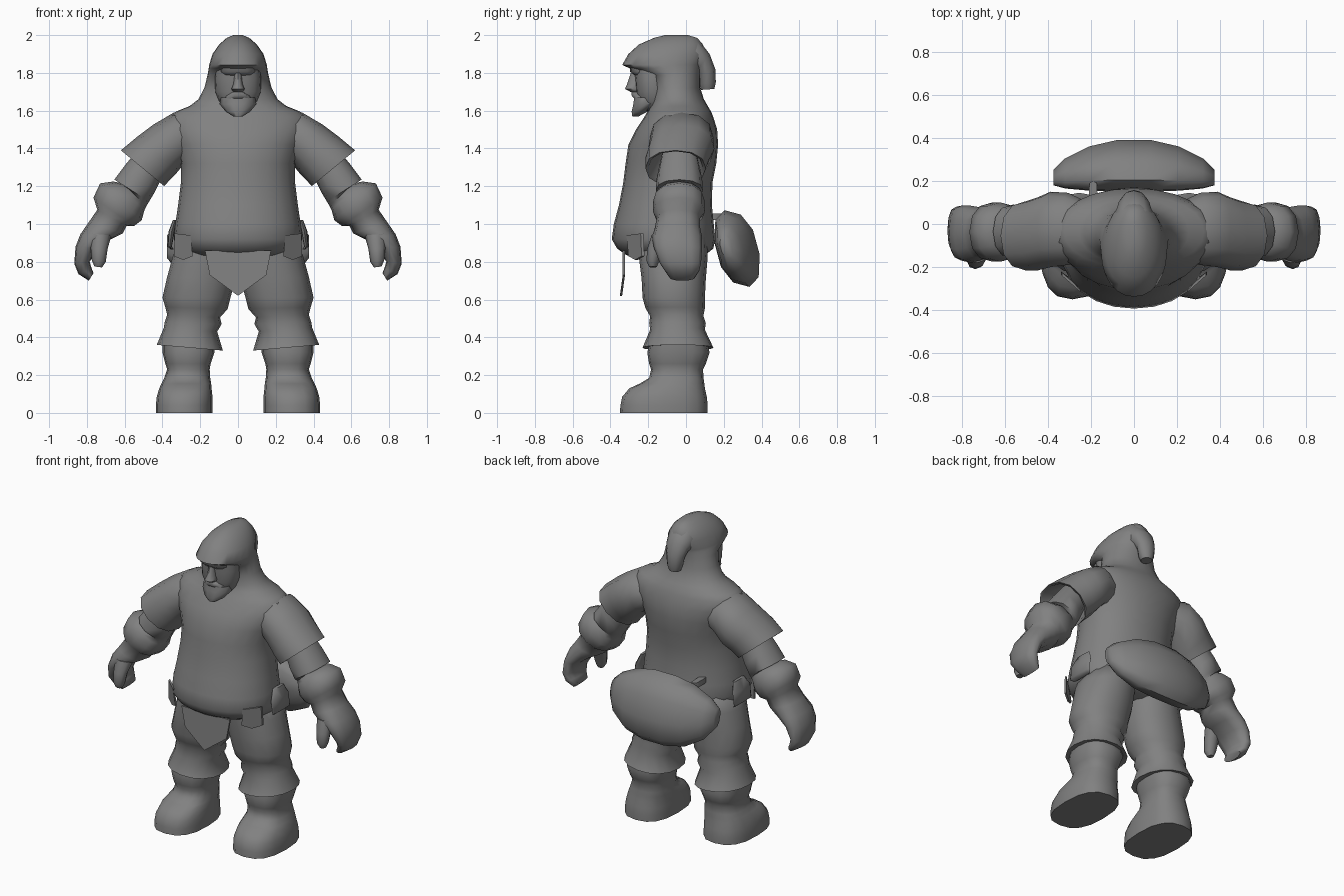
import bpy, bmesh, math
from mathutils import Vector

grey = bpy.data.materials.new("plain grey")
grey.diffuse_color = (0.22, 0.22, 0.22, 1)


def finish(bm, name, angle=60):
    bmesh.ops.recalc_face_normals(bm, faces=bm.faces)
    me = bpy.data.meshes.new(name)
    bm.to_mesh(me)
    bm.free()
    ob = bpy.data.objects.new(name, me)
    bpy.context.collection.objects.link(ob)
    me.materials.append(grey)
    bpy.ops.object.select_all(action='DESELECT')
    ob.select_set(True)
    bpy.context.view_layer.objects.active = ob
    bpy.ops.object.shade_smooth_by_angle(angle=math.radians(angle))
    return ob


def loft(name, rings, n=16, power=1.0, angle=60, sides=(1,)):
    """Skin rings of (centre, half axis u, half axis v); sides mirrors in x."""
    for s in sides:
        bm = bmesh.new()
        loops = []
        for c, u, v in rings:
            loop = []
            for i in range(n):
                a = 2 * math.pi * i / n
                ca, sa = math.cos(a), math.sin(a)
                p = c + u * math.copysign(abs(ca) ** power, ca) + v * math.copysign(abs(sa) ** power, sa)
                loop.append(bm.verts.new((p.x * s, p.y, p.z)))
            loops.append(loop)
        for a, b in zip(loops, loops[1:]):
            for i in range(n):
                bm.faces.new((a[i], a[(i + 1) % n], b[(i + 1) % n], b[i]))
        bm.faces.new(loops[0])
        bm.faces.new(loops[-1])
        label = name if len(sides) == 1 else ("left_" if s > 0 else "right_") + name
        finish(bm, label, angle)


def xz(ax, az, bx, bz, y0, y1):
    """Ring spanning points a and b in the xz plane, from y0 to y1."""
    a, b = Vector((ax, 0, az)), Vector((bx, 0, bz))
    return (a + b) / 2 + Vector((0, (y0 + y1) / 2, 0)), (a - b) / 2, Vector((0, (y1 - y0) / 2, 0))


def level(z, w, y0, y1):
    return xz(w, z, -w, z, y0, y1)


def yz(ay, az, by, bz, w):
    """Ring spanning points a and b in the yz plane, half width w in x."""
    a, b = Vector((0, ay, az)), Vector((0, by, bz))
    return (a + b) / 2, (a - b) / 2, Vector((w, 0, 0))


def plate(name, pts, thick=0.012, sides=(1,)):
    """Thin panel with the given corner points, thickened along y."""
    for s in sides:
        bm = bmesh.new()
        f = bm.faces.new([bm.verts.new((x * s, y, z)) for x, y, z in pts])
        out = bmesh.ops.extrude_face_region(bm, geom=[f])
        for v in out["geom"]:
            if isinstance(v, bmesh.types.BMVert):
                v.co.y += thick
        label = name if len(sides) == 1 else ("left_" if s > 0 else "right_") + name
        finish(bm, label, 20)


BOTH = (1, -1)

# Tunic with round belly, sloping shoulders and hood with overhanging brim, in one skin
loft("tunic_and_hood", [level(*r) for r in (
    (0.815, 0.16, -0.25, 0.04), (0.835, 0.25, -0.315, 0.10), (0.87, 0.32, -0.365, 0.145),
    (0.92, 0.34, -0.393, 0.155), (1.0, 0.332, -0.382, 0.147), (1.1, 0.317, -0.355, 0.137),
    (1.22, 0.302, -0.332, 0.14), (1.32, 0.302, -0.32, 0.16), (1.42, 0.335, -0.305, 0.17),
    (1.50, 0.375, -0.265, 0.165), (1.565, 0.37, -0.222, 0.145), (1.597, 0.325, -0.203, 0.132),
    (1.625, 0.255, -0.188, 0.115), (1.66, 0.21, -0.18, 0.095), (1.72, 0.178, -0.18, 0.075),
    (1.79, 0.161, -0.20, 0.075), (1.825, 0.155, -0.30, 0.08), (1.842, 0.153, -0.338, 0.085),
    (1.90, 0.135, -0.305, 0.105), (1.95, 0.10, -0.25, 0.09), (1.985, 0.06, -0.17, 0.06),
    (2.0, 0.025, -0.11, 0.01))], n=24, power=0.95, angle=75)
loft("hood_tail", [yz(*r) for r in (
    (-0.02, 1.99, -0.02, 1.82, 0.09), (0.07, 1.97, 0.02, 1.81, 0.09),
    (0.125, 1.90, 0.055, 1.81, 0.075), (0.155, 1.82, 0.065, 1.79, 0.06),
    (0.158, 1.75, 0.07, 1.74, 0.05), (0.15, 1.715, 0.08, 1.71, 0.035))], n=10)

# Wide short sleeves with a hollow cuff
loft("sleeve", [xz(*r) for r in (
    (0.22, 1.56, 0.20, 1.36, -0.16, 0.10), (0.34, 1.59, 0.275, 1.33, -0.19, 0.145),
    (0.45, 1.525, 0.325, 1.27, -0.20, 0.15), (0.53, 1.465, 0.36, 1.235, -0.215, 0.125),
    (0.62, 1.39, 0.39, 1.20, -0.215, 0.105), (0.605, 1.385, 0.395, 1.212, -0.20, 0.09),
    (0.48, 1.45, 0.36, 1.30, -0.14, 0.06))], n=12, power=0.9, sides=BOTH)

# Upper arm, puffed forearm and hand
loft("arm", [xz(*r) for r in (
    (0.50, 1.43, 0.38, 1.29, -0.13, 0.06), (0.595, 1.315, 0.44, 1.17, -0.155, 0.085),
    (0.655, 1.235, 0.47, 1.12, -0.16, 0.09), (0.61, 1.215, 0.485, 1.095, -0.13, 0.07),
    (0.66, 1.225, 0.495, 1.075, -0.155, 0.085), (0.73, 1.215, 0.51, 1.02, -0.175, 0.10),
    (0.765, 1.14, 0.55, 0.99, -0.175, 0.10), (0.745, 1.075, 0.59, 0.99, -0.155, 0.075),
    (0.79, 1.01, 0.61, 0.95, -0.165, 0.075), (0.835, 0.945, 0.68, 0.915, -0.18, 0.085),
    (0.86, 0.88, 0.745, 0.87, -0.17, 0.085), (0.867, 0.79, 0.785, 0.80, -0.14, 0.08),
    (0.845, 0.735, 0.775, 0.765, -0.11, 0.07), (0.79, 0.70, 0.765, 0.74, -0.09, 0.05))],
    n=12, power=0.88, sides=BOTH)
loft("thumb", [xz(*r) for r in (
    (0.79, 0.95, 0.67, 0.94, -0.18, -0.08), (0.78, 0.87, 0.69, 0.87, -0.205, -0.12),
    (0.775, 0.81, 0.70, 0.80, -0.21, -0.14), (0.76, 0.775, 0.72, 0.77, -0.195, -0.155))],
    n=8, sides=BOTH)

# Baggy trousers flaring into a cuff
loft("trouser_leg", [xz(*r) for r in (
    (0.30, 0.93, 0.00, 0.93, -0.25, 0.11), (0.345, 0.83, 0.00, 0.83, -0.25, 0.115),
    (0.375, 0.72, 0.015, 0.70, -0.235, 0.105), (0.40, 0.61, 0.04, 0.61, -0.23, 0.10),
    (0.385, 0.56, 0.055, 0.55, -0.215, 0.10), (0.375, 0.52, 0.095, 0.505, -0.19, 0.092),
    (0.388, 0.48, 0.087, 0.47, -0.195, 0.105), (0.393, 0.45, 0.11, 0.43, -0.19, 0.10),
    (0.43, 0.36, 0.08, 0.33, -0.23, 0.145), (0.40, 0.36, 0.11, 0.34, -0.20, 0.115))],
    n=16, power=0.92, angle=70, sides=BOTH)

# Boots
loft("boot", [xz(*r) for r in (
    (0.40, 0.38, 0.12, 0.38, -0.19, 0.11), (0.40, 0.32, 0.125, 0.32, -0.205, 0.125),
    (0.385, 0.26, 0.145, 0.26, -0.195, 0.105), (0.375, 0.23, 0.15, 0.23, -0.185, 0.09),
    (0.39, 0.185, 0.147, 0.185, -0.195, 0.093), (0.405, 0.155, 0.142, 0.155, -0.245, 0.097),
    (0.417, 0.13, 0.14, 0.13, -0.30, 0.10), (0.43, 0.085, 0.135, 0.085, -0.338, 0.11),
    (0.435, 0.04, 0.135, 0.04, -0.347, 0.115), (0.435, 0.0, 0.135, 0.0, -0.35, 0.115))],
    n=16, power=0.78, sides=BOTH)

# Face, brow, nose, moustache and pointed beard
loft("face", [level(*r) for r in (
    (1.60, 0.07, -0.23, -0.08), (1.65, 0.10, -0.25, -0.08), (1.70, 0.12, -0.265, -0.08),
    (1.77, 0.122, -0.27, -0.08), (1.84, 0.115, -0.28, -0.08))], n=16, power=0.9)
loft("brow", [level(*r) for r in (
    (1.785, 0.07, -0.27, -0.2), (1.805, 0.09, -0.295, -0.2), (1.84, 0.09, -0.30, -0.2))], n=12, power=0.9)
loft("nose", [level(*r) for r in (
    (1.70, 0.025, -0.295, -0.23), (1.715, 0.036, -0.323, -0.23), (1.74, 0.024, -0.312, -0.23),
    (1.80, 0.018, -0.292, -0.23))], n=8)
loft("moustache", [level(*r) for r in (
    (1.66, 0.075, -0.272, -0.2), (1.68, 0.06, -0.29, -0.2), (1.70, 0.03, -0.29, -0.2))], n=10)
loft("beard", [level(*r) for r in (
    (1.57, 0.025, -0.285, -0.25), (1.595, 0.065, -0.29, -0.20), (1.635, 0.098, -0.282, -0.14),
    (1.67, 0.09, -0.277, -0.16))], n=10)

# Pointed loincloth and belt tabs
plate("loincloth", [(-0.175, -0.335, 0.86), (-0.15, -0.335, 0.73), (0, -0.35, 0.62),
                    (0.15, -0.335, 0.73), (0.175, -0.335, 0.86)])
plate("front_tab", [(0.25, -0.315, 0.94), (0.24, -0.305, 0.83), (0.29, -0.27, 0.81),
                    (0.34, -0.235, 0.83), (0.335, -0.24, 0.95)], 0.015, BOTH)
loft("side_tab", [xz(*r) for r in (
    (0.345, 1.02, 0.325, 1.02, -0.12, -0.01), (0.368, 0.96, 0.335, 0.96, -0.16, 0.02),
    (0.373, 0.88, 0.35, 0.88, -0.16, 0.02), (0.355, 0.865, 0.34, 0.865, -0.14, 0.01))],
    n=8, power=0.6, sides=BOTH)

# Crescent bag slung across the lower back
bag = [(0.375, 0.18, 0.25, 0.82, 0.94), (0.32, 0.165, 0.305, 0.75, 0.99),
       (0.21, 0.155, 0.36, 0.69, 1.045), (0.08, 0.15, 0.39, 0.67, 1.07)]
bag += [(-x, *rest) for x, *rest in reversed(bag)]
loft("bag", [(Vector((x, (a + b) / 2, (c + d) / 2)), Vector((0, (b - a) / 2, -(d - c) * 0.08)),
              Vector((0, -(b - a) * 0.1, (d - c) / 2))) for x, a, b, c, d in bag], n=10, power=0.88)
loft("bag_strap", [xz(*r) for r in (
    (-0.17, 1.02, -0.21, 1.02, 0.08, 0.20), (-0.17, 1.055, -0.21, 1.055, 0.08, 0.20))], n=8, power=0.5)
